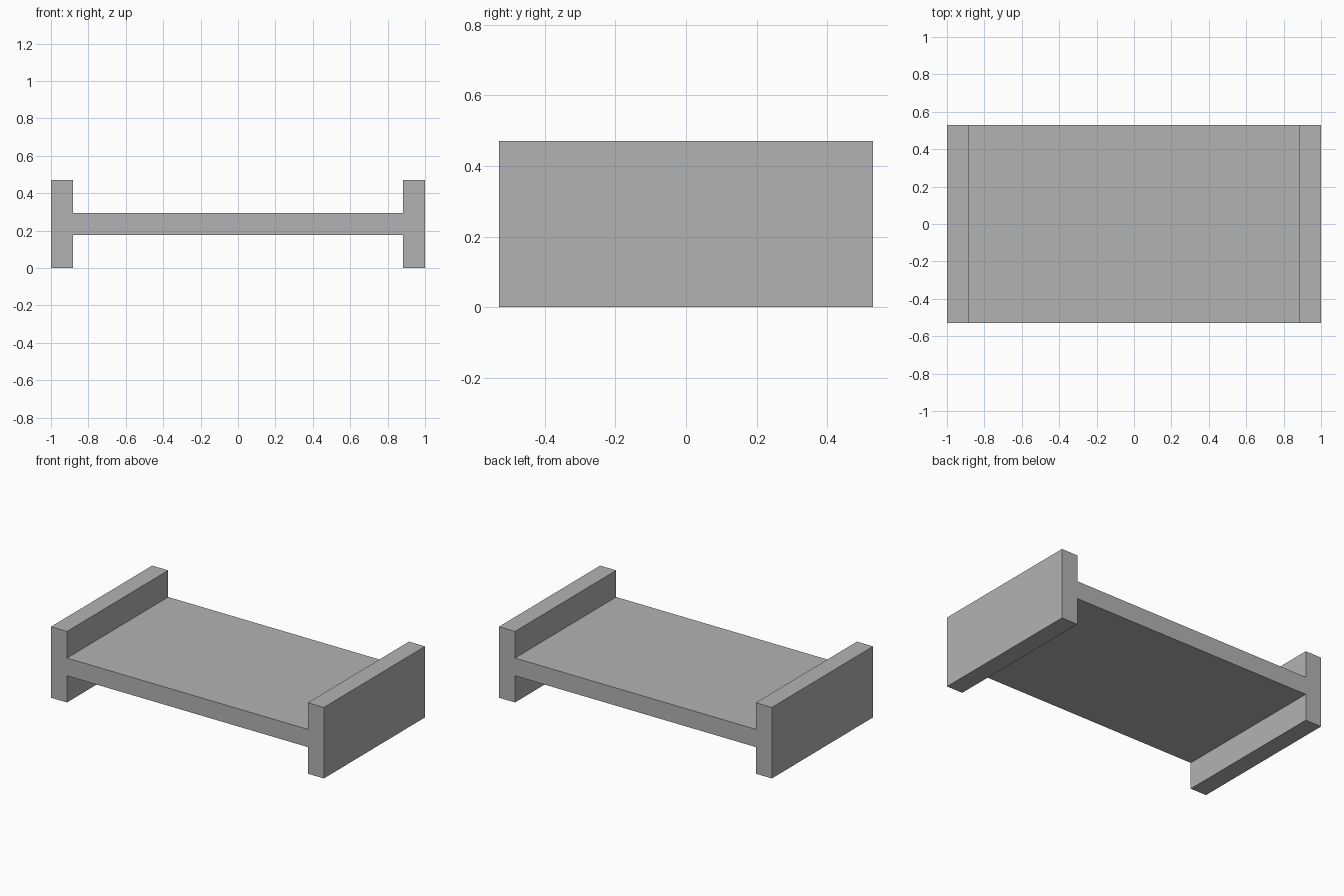
import bpy
import bmesh

cube = bpy.data.objects.get("Cube")
if cube:
    bpy.data.objects.remove(cube, do_unlink=True)

# Overall proportions: 17 x 9 x 4 board thicknesses
T = 2 / 17
HALF_X, DEPTH, HEIGHT = 1.0, 9 * T, 4 * T
INNER_X = HALF_X - T
DECK_LOW, DECK_HIGH = 1.5 * T, 2.5 * T

# Plain grey
grey = bpy.data.materials.new("plain_grey")
grey.use_nodes = True
colour = (0.45, 0.45, 0.45, 1)
grey.diffuse_color = colour
grey.node_tree.nodes["Principled BSDF"].inputs["Base Color"].default_value = colour

# H-shaped profile: right half from bottom to top, then mirrored
half = [(INNER_X, DECK_LOW), (INNER_X, 0), (HALF_X, 0),
        (HALF_X, HEIGHT), (INNER_X, HEIGHT), (INNER_X, DECK_HIGH)]
profile = half + [(-x, z) for x, z in reversed(half)]

# End panels and deck as one solid, extruded front to back
bm = bmesh.new()
front = bm.faces.new([bm.verts.new((x, -DEPTH / 2, z)) for x, z in profile])
extruded = bmesh.ops.extrude_face_region(bm, geom=[front], use_keep_orig=True)
back_verts = [v for v in extruded["geom"] if isinstance(v, bmesh.types.BMVert)]
bmesh.ops.translate(bm, verts=back_verts, vec=(0, DEPTH, 0))
bmesh.ops.recalc_face_normals(bm, faces=bm.faces)

mesh = bpy.data.meshes.new("bench_frame")
bm.to_mesh(mesh)
bm.free()
mesh.materials.append(grey)
bpy.context.collection.objects.link(bpy.data.objects.new("bench_frame", mesh))
